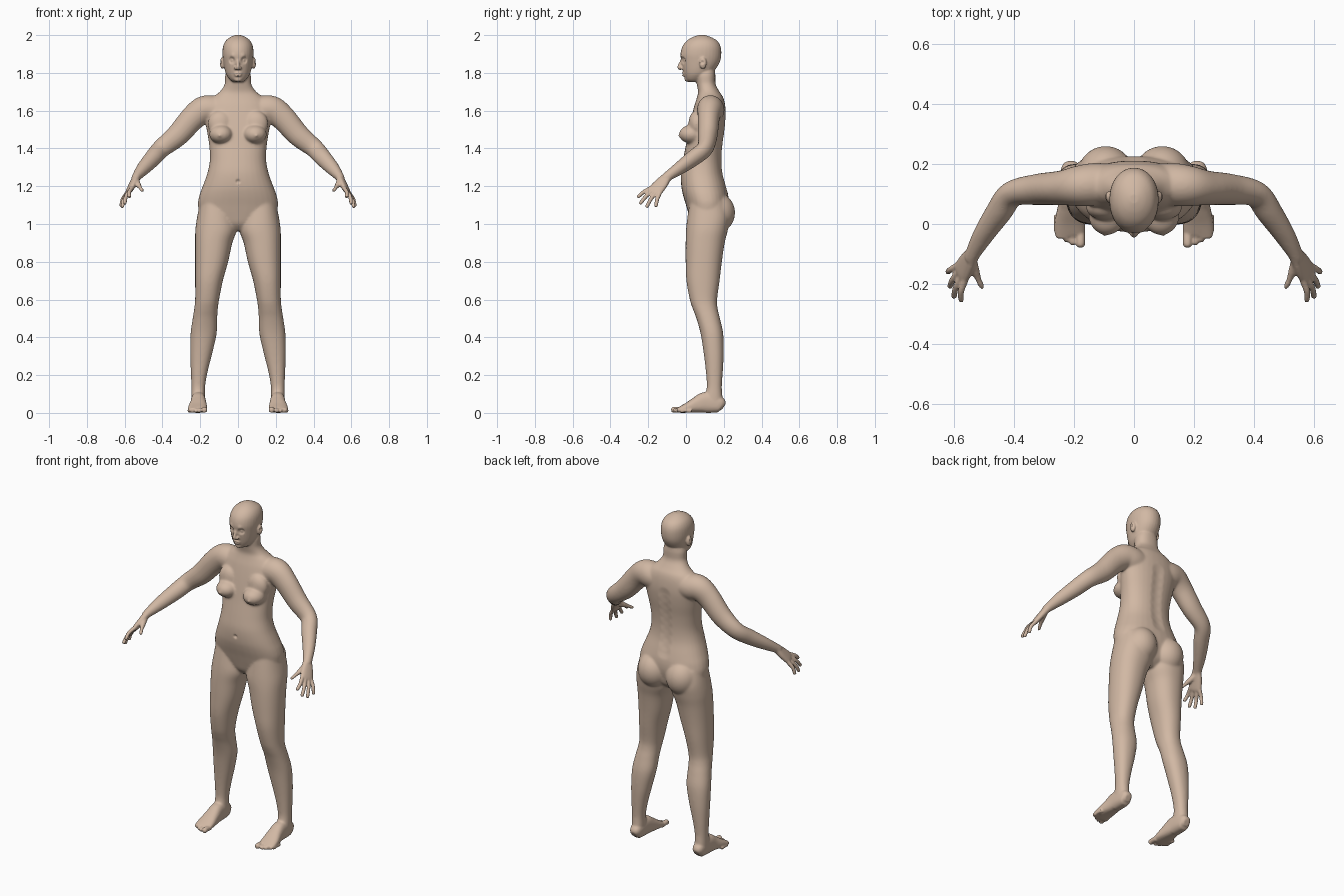
import bpy, bmesh, math
from mathutils import Vector, Matrix

bm = bmesh.new()


def spline(rows, steps=6):
    """Catmull-Rom through rows of numbers."""
    pts = [Vector(r) for r in rows]
    out = []
    for i in range(len(pts) - 1):
        p0, p1, p2 = pts[max(i - 1, 0)], pts[i], pts[i + 1]
        p3 = pts[min(i + 2, len(pts) - 1)]
        for k in range(steps):
            t = k / steps
            out.append(0.5 * (2 * p1 + (p2 - p0) * t + (2 * p0 - 5 * p1 + 4 * p2 - p3) * t * t
                              + (3 * p1 - p0 - 3 * p2 + p3) * t ** 3))
    return out + [pts[-1]]


def tube(rows, side=(1, 0, 0), level=False, power=2.0, n=32):
    """Closed loft; each row is x, y, z, radius along side, other radius."""
    rows = spline(rows)
    mids = [Vector(r[:3]) for r in rows]
    rings = []
    for i, r in enumerate(rows):
        a, b = Vector((1, 0, 0)), Vector((0, 1, 0))
        if not level:
            t = (mids[min(i + 1, len(mids) - 1)] - mids[max(i - 1, 0)]).normalized()
            a = Vector(side)
            a = (a - t * a.dot(t)).normalized()
            b = t.cross(a)
        ring = []
        for k in range(n):
            c, s = math.cos(math.tau * k / n), math.sin(math.tau * k / n)
            c = math.copysign(abs(c) ** (2 / power), c)
            s = math.copysign(abs(s) ** (2 / power), s)
            ring.append(bm.verts.new(mids[i] + a * c * r[3] + b * s * r[4]))
        rings.append(ring)
    for p, q in zip(rings, rings[1:]):
        for k in range(n):
            bm.faces.new((p[k], p[(k + 1) % n], q[(k + 1) % n], q[k]))
    bm.faces.new(rings[0])
    bm.faces.new(rings[-1])


def column(rows, power=2.0):
    """Upright loft; each row is z, x min, x max, y min, y max."""
    tube([((x0 + x1) / 2, (y0 + y1) / 2, z, (x1 - x0) / 2, (y1 - y0) / 2)
          for z, x0, x1, y0, y1 in rows], level=True, power=power)


def ball(center, radii):
    m = Matrix.Translation(center) @ Matrix.Diagonal((*radii, 1))
    bmesh.ops.create_uvsphere(bm, u_segments=28, v_segments=18, radius=1, matrix=m)


# leg
column([(1.12, .03, .2, .02, .21), (1.04, .015, .216, .008, .23), (.97, .006, .226, 0, .222),
        (.9, .03, .227, -.002, .205), (.8, .052, .227, -.002, .19), (.7, .08, .227, .002, .178),
        (.6, .1, .227, .02, .165), (.55, .107, .232, .036, .168), (.5, .11, .24, .055, .18),
        (.42, .113, .251, .077, .197), (.32, .135, .253, .093, .2), (.22, .16, .25, .105, .195),
        (.14, .174, .247, .11, .19), (.08, .175, .247, .1, .193), (.03, .18, .245, .11, .193)], 2.2)

# foot, rows are y, centre x, half width, bottom, top
tube([(x, y, (z0 + z1) / 2, w, (z1 - z0) / 2) for y, x, w, z0, z1 in [
    (.2, .21, .018, .015, .05), (.185, .21, .032, .002, .08), (.15, .21, .037, 0, .1),
    (.1, .21, .039, 0, .11), (.06, .21, .043, 0, .088), (.01, .213, .05, 0, .056),
    (-.03, .214, .05, 0, .034), (-.045, .213, .042, .004, .026)]], power=2.5)
for x, y, r in [(.178, -.078, .015), (.205, -.07, .011), (.224, -.06, .011),
                (.241, -.047, .01), (.257, -.03, .01)]:
    tube([(x, y + .06, r, r, r), (x, y + .02, r + .003, r, r), (x, y + .008, r, r, r),
          (x, y, r * .9, r * .6, r * .6)], n=16)

# arm
tube([(.05, .135, 1.6, .06, .06), (.12, .132, 1.603, .072, .074), (.18, .127, 1.605, .068, .073),
      (.24, .12, 1.56, .058, .067), (.32, .115, 1.47, .052, .06), (.405, .1, 1.4, .043, .05),
      (.45, .04, 1.35, .042, .046), (.5, -.035, 1.295, .034, .037),
      (.537, -.1, 1.25, .026, .024), (.545, -.113, 1.236, .026, .02)], side=(0, 1, 0))

# palm, fingers and thumb
spread = Vector((.41, .82, -.41))
tube([(.532, -.09, 1.257, .026, .022), (.54, -.106, 1.243, .028, .02), (.555, -.13, 1.215, .036, .018),
      (.573, -.16, 1.18, .04, .015), (.58, -.17, 1.167, .034, .01)], side=spread, power=2.4)
knuckle = Vector((.575, -.163, 1.177))
for off, tip in [(-.03, (.575, -.257, 1.14)), (-.01, (.6, -.245, 1.105)),
                 (.011, (.613, -.21, 1.087)), (.03, (.62, -.16, 1.09))]:
    k, tip = knuckle + spread * off, Vector(tip)
    mid = (k + tip) / 2 + Vector((.007, -.003, .004))
    tube([(*k.lerp(tip, -.2), .0105, .0105), (*k, .0115, .0115), (*mid, .0105, .0105),
          (*mid.lerp(tip, .85), .0095, .0095), (*tip, .006, .006)], side=spread, n=16)
tube([(.541, -.112, 1.235, .016, .016), (.53, -.15, 1.212, .016, .016),
      (.518, -.183, 1.193, .0115, .0115), (.507, -.207, 1.178, .011, .011),
      (.502, -.217, 1.172, .006, .006)], side=spread, n=16)

# breast, buttock
ball((.09, .03, 1.475), (.062, .067, .05))
ball((.095, .055, 1.53), (.065, .042, .07))
ball((.097, -.036, 1.468), (.008, .009, .008))
ball((.094, .165, 1.06), (.094, .095, .105))

# ear, nostril wing
ball((.083, .09, 1.852), (.013, .019, .031))
ball((.012, -.025, 1.825), (.009, .011, .008))

# mirror all paired parts
half = bmesh.ops.duplicate(bm, geom=bm.verts[:] + bm.edges[:] + bm.faces[:])
bmesh.ops.scale(bm, vec=(-1, 1, 1), verts=[g for g in half["geom"] if isinstance(g, bmesh.types.BMVert)])

# torso and neck
column([(z, -w, w, y0, y1) for z, w, y0, y1 in [
    (.965, .04, .06, .16), (1.0, .11, .03, .2), (1.05, .195, .014, .215), (1.1, .212, 0, .225),
    (1.15, .205, -.015, .224), (1.2, .187, -.025, .213), (1.27, .162, -.027, .195),
    (1.34, .149, -.016, .19), (1.42, .153, 0, .195), (1.5, .166, .015, .206), (1.57, .176, .03, .211),
    (1.63, .165, .045, .207), (1.67, .135, .058, .197), (1.7, .097, .064, .178),
    (1.74, .071, .057, .157), (1.79, .067, .05, .155), (1.84, .05, .05, .15)]], 2.25)

# head
column([(z, -w, w, y0, y1) for z, w, y0, y1 in [
    (1.752, .026, .014, .075), (1.765, .043, -.002, .1), (1.79, .061, -.011, .13),
    (1.82, .071, -.018, .157), (1.86, .078, -.025, .18), (1.9, .082, -.029, .187),
    (1.94, .079, -.019, .183), (1.97, .065, .004, .165), (1.99, .04, .036, .131),
    (2.0, .014, .068, .1)]], 2.1)

# nose, lips, chin
tube([(0, -.018, 1.875, .007, .008), (0, -.028, 1.85, .008, .01), (0, -.034, 1.83, .011, .012),
      (0, -.026, 1.818, .008, .007)], n=16)
ball((0, -.009, 1.798), (.022, .014, .006))
ball((0, -.008, 1.787), (.019, .014, .006))
ball((0, .008, 1.766), (.022, .016, .014))

# fuse the parts into one skin
bmesh.ops.recalc_face_normals(bm, faces=bm.faces)
mesh = bpy.data.meshes.new("body")
bm.to_mesh(mesh)
bm.free()
body = bpy.data.objects.new("body", mesh)
bpy.context.collection.objects.link(body)


def bake():
    dg = bpy.context.evaluated_depsgraph_get()
    new = bpy.data.meshes.new_from_object(body.evaluated_get(dg))
    body.modifiers.clear()
    body.data = new


fuse = body.modifiers.new("fuse", "REMESH")
fuse.mode = "VOXEL"
fuse.voxel_size = 0.005
bake()

# soften joints, but keep face, hands and toes crisp
soft = body.vertex_groups.new(name="soft")
clamp = lambda v: max(0.0, min(1.0, v))
for v in body.data.vertices:
    x, y, z = v.co
    w = clamp((1.765 - z) / .04) * clamp((.55 - abs(x)) / .04) * clamp((z - .06) / .06)
    if w > 0:
        soft.add([v.index], w, "REPLACE")
for name, group, count in [("blend", "soft", 22), ("polish", "", 2)]:
    m = body.modifiers.new(name, "SMOOTH")
    m.factor, m.iterations, m.vertex_group = 0.5, count, group
bake()

# sculpted details: centre, radius, push
pushes = [((0, -.03, 1.225), .016, (0, .01, 0))]
pushes += [((0, .2, 1.2 + .05 * i), .05, (0, -.006, 0)) for i in range(8)]
pushes += [((x, -.021, 1.7925), .009, (0, .004, 0)) for x in (-.016, -.008, 0, .008, .016)]
for s in (1, -1):
    pushes += [((s * .033, -.017, 1.867), .024, (0, .013, 0)),
               ((s * .033, -.006, 1.866), .013, (0, -.007, 0)),
               ((s * .03, -.025, 1.891), .02, (0, -.004, 0)),
               ((s * .095, .086, 1.856), .014, (-s * .008, 0, 0))]
for c, r, d in pushes:
    c, d = Vector(c), Vector(d)
    for v in body.data.vertices:
        q = (v.co - c).length_squared / (r * r)
        if q < 1:
            v.co += d * (1 - q) ** 2

# lighter mesh, smooth shading, skin colour
body.modifiers.new("lighten", "DECIMATE").ratio = 0.5
bake()
body.data.shade_smooth()
skin = bpy.data.materials.new("skin")
skin.diffuse_color = (.64, .48, .37, 1)
body.data.materials.clear()
body.data.materials.append(skin)
